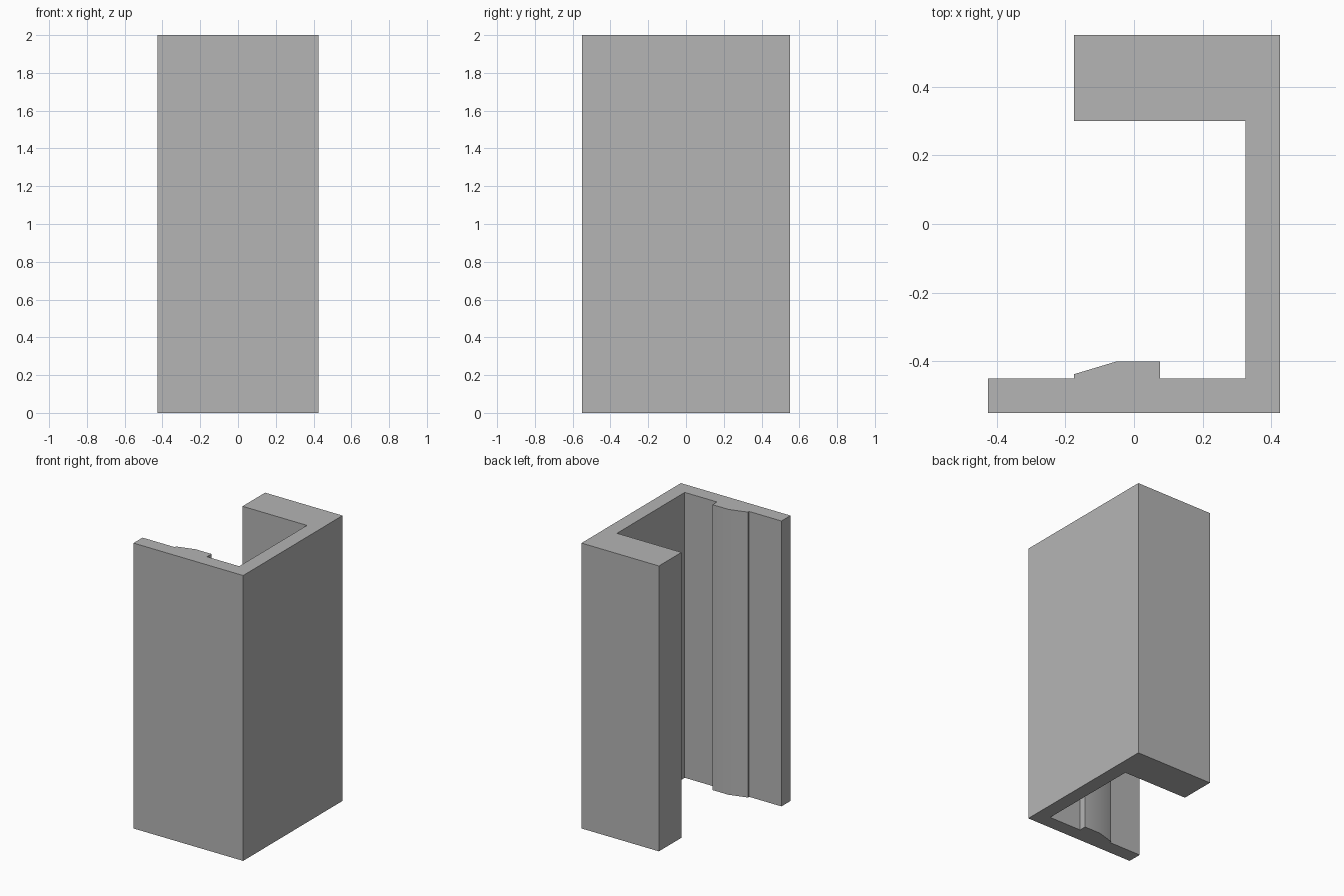
import bpy
import bmesh

cube = bpy.data.objects.get("Cube")
if cube:
    bpy.data.objects.remove(cube, do_unlink=True)

HEIGHT = 2.0

# Single matte grey
grey = bpy.data.materials.new("neutral grey")
grey.use_nodes = True
colour = (0.46, 0.46, 0.46, 1.0)
grey.diffuse_color = colour
grey.node_tree.nodes["Principled BSDF"].inputs["Base Color"].default_value = colour

# Channel cross-section, counter-clockwise: front flange, side web, thick back
# flange, then the inner faces with the ramped rib on the front flange
profile = [
    (-0.425, -0.55), (0.425, -0.55), (0.425, 0.55), (-0.175, 0.55),
    (-0.175, 0.30), (0.325, 0.30), (0.325, -0.45),
    (0.075, -0.45), (0.075, -0.40), (-0.05, -0.40),
    (-0.175, -0.4375), (-0.175, -0.45), (-0.425, -0.45),
]

# Extrude the section upward
bm = bmesh.new()
base = bm.faces.new([bm.verts.new((x, y, 0)) for x, y in profile])
extruded = bmesh.ops.extrude_face_region(bm, geom=[base], use_keep_orig=True)
top = [v for v in extruded["geom"] if isinstance(v, bmesh.types.BMVert)]
bmesh.ops.translate(bm, verts=top, vec=(0, 0, HEIGHT))
bmesh.ops.recalc_face_normals(bm, faces=bm.faces)

mesh = bpy.data.meshes.new("channel_post")
bm.to_mesh(mesh)
bm.free()
mesh.materials.append(grey)
post = bpy.data.objects.new("channel_post", mesh)
bpy.context.collection.objects.link(post)

# Soft shading across the shallow ramp, sharp corners elsewhere
bpy.ops.object.select_all(action="DESELECT")
post.select_set(True)
bpy.context.view_layer.objects.active = post
bpy.ops.object.shade_smooth_by_angle()
